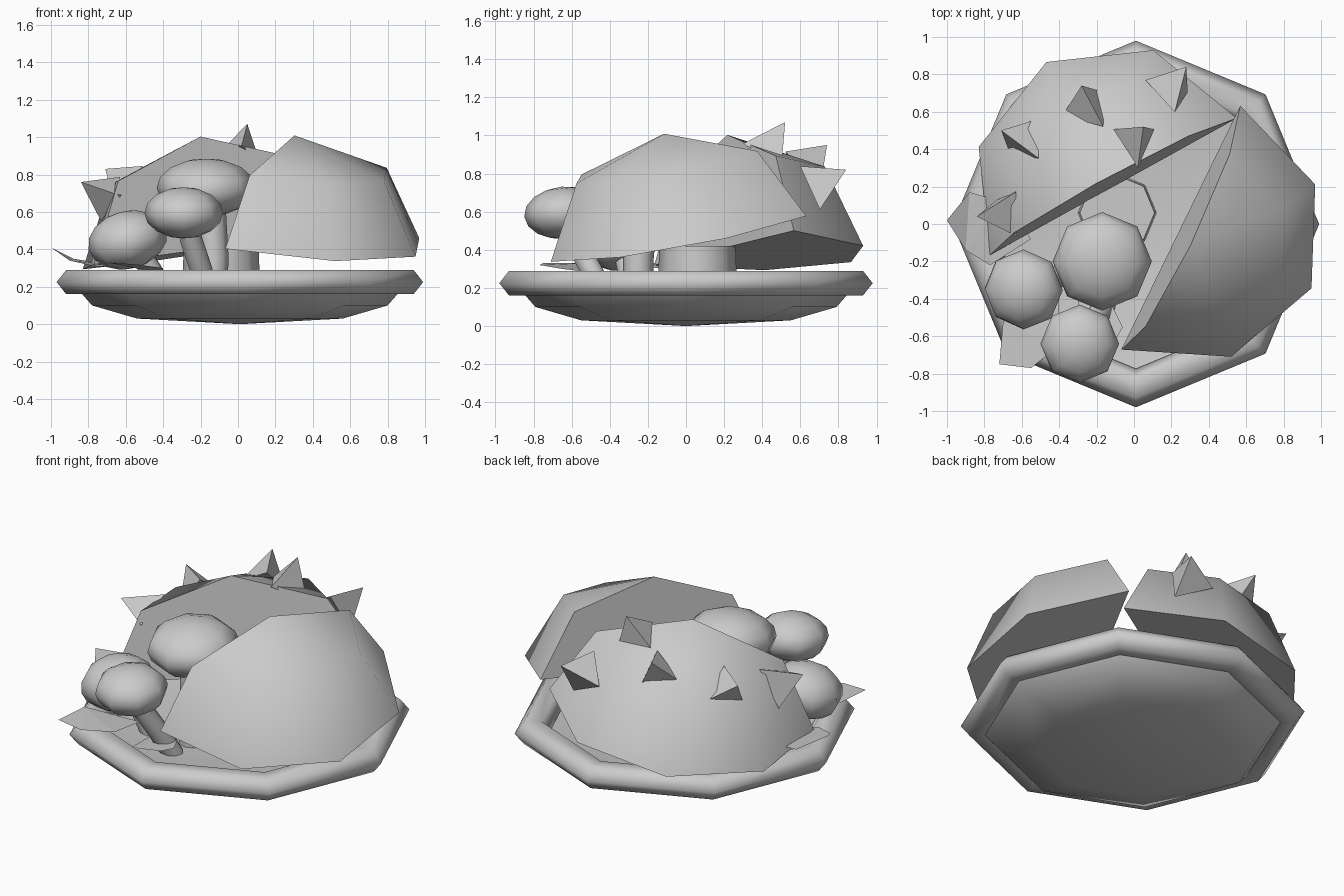
import bpy, bmesh, math
from mathutils import Vector, Matrix

if "Cube" in bpy.data.objects:
    bpy.data.objects.remove(bpy.data.objects["Cube"])


def finish(name, bm, smooth=None):
    bmesh.ops.recalc_face_normals(bm, faces=bm.faces)
    me = bpy.data.meshes.new(name)
    bm.to_mesh(me)
    bm.free()
    ob = bpy.data.objects.new(name, me)
    bpy.context.collection.objects.link(ob)
    if smooth:
        bpy.ops.object.select_all(action='DESELECT')
        ob.select_set(True)
        bpy.context.view_layer.objects.active = ob
        bpy.ops.object.shade_smooth_by_angle(angle=math.radians(smooth))
    return ob


def lathe(name, profile, closed, smooth, n=8, cx=0.01, cy=0.0):
    """Revolve a (radius, height) profile in n steps."""
    bm = bmesh.new()
    vs = [bm.verts.new((cx + r, cy, z)) for r, z in profile]
    pairs = list(zip(vs, vs[1:])) + ([(vs[-1], vs[0])] if closed else [])
    edges = [bm.edges.new(p) for p in pairs]
    bmesh.ops.spin(bm, geom=vs + edges, cent=(cx, cy, 0), axis=(0, 0, 1),
                   angle=2 * math.pi, steps=n, use_merge=True)
    bmesh.ops.remove_doubles(bm, verts=bm.verts, dist=0.0005)
    return finish(name, bm, smooth)


def half_shell(name, centre, along, slope_e, slope_o, r, h, stretch=1.0):
    """Solid half dome leaning outward; 'along' is the direction of its cut."""
    a = math.radians(along)
    side = -1 if name.endswith("right") else 1
    e = Vector((math.cos(a), math.sin(a), 0))
    o = Vector((-e.y, e.x, 0)) * side
    n = (Vector((0, 0, 1)) - e * slope_e - o * slope_o).normalized()
    u = (e + Vector((0, 0, slope_e))).normalized()
    v = n.cross(u) * side * stretch
    c = Vector(centre)
    bm = bmesh.new()
    for el in (0, math.pi / 4):
        for k in range(5):
            t = k * math.pi / 4
            bm.verts.new(c + (u * math.cos(t) + v * math.sin(t)) * r * math.cos(el)
                         + n * h * math.sin(el))
    bm.verts.new(c + n * h)
    bm.verts.new(c)
    bmesh.ops.convex_hull(bm, input=bm.verts)
    bmesh.ops.dissolve_limit(bm, angle_limit=0.01, verts=bm.verts, edges=bm.edges)
    return finish(name, bm, 55)


def spike(name, centre, tip, turn):
    """Three-sided thorn pointing away from the dome centre."""
    d = (Vector(tip) - Vector(centre)).normalized()
    bm = bmesh.new()
    bmesh.ops.create_cone(bm, cap_ends=True, segments=3, radius1=0.15, radius2=0,
                          depth=0.2)
    mat = (Matrix.Translation(Vector(tip) - d * 0.1)
           @ d.to_track_quat('Z', 'Y').to_matrix().to_4x4()
           @ Matrix.Rotation(turn, 4, 'Z'))
    bm.transform(mat)
    return finish(name, bm)


def mushroom(name, centre, r, h, tilt, stem, stem_r):
    """Squashed cap with a bent stem."""
    bm = bmesh.new()
    bmesh.ops.create_uvsphere(bm, u_segments=8, v_segments=8, radius=1)
    bm.transform(Matrix.Translation(centre)
                 @ Matrix.Rotation(tilt[0], 4, 'X') @ Matrix.Rotation(tilt[1], 4, 'Y')
                 @ Matrix.Diagonal((r, r, h, 1)))
    finish(name + "_cap", bm, 70)
    cu = bpy.data.curves.new(name + "_path", 'CURVE')
    cu.dimensions = '3D'
    cu.bevel_depth, cu.bevel_resolution, cu.use_fill_caps = stem_r, 2, True
    sp = cu.splines.new('POLY')
    sp.points.add(len(stem) - 1)
    for p, co in zip(sp.points, stem):
        p.co = (*co, 1)
    tmp = bpy.data.objects.new(name + "_path", cu)
    bpy.context.collection.objects.link(tmp)
    bpy.context.view_layer.update()
    me = bpy.data.meshes.new_from_object(
        tmp.evaluated_get(bpy.context.evaluated_depsgraph_get()))
    bpy.data.objects.remove(tmp)
    sb = bmesh.new()
    sb.from_mesh(me)
    finish(name + "_stem", sb, 60)


def leaf(name, points):
    bm = bmesh.new()
    bm.faces.new([bm.verts.new(p) for p in points])
    bmesh.ops.triangulate(bm, faces=bm.faces)
    finish(name, bm)


# Octagonal dish and its rounded rim
lathe("dish", [(0, 0), (0.55, 0.03), (0.79, 0.10), (0.86, 0.18), (0.80, 0.21),
               (0.55, 0.16), (0, 0.14)], False, 40)
lathe("dish_rim", [(0.877 + 0.103 * math.cos(k * math.pi / 3),
                    0.225 + 0.075 * math.sin(k * math.pi / 3)) for k in range(6)],
      True, 85)

# Two halves of the split fruit, and the core that carries them
A = (-0.11, 0.2, 0.41)
half_shell("shell_half_left", A, 29, 0.12, -0.10, 0.76, 0.6)
half_shell("shell_half_right", (0.25, -0.02, 0.49), 64, 0.12, -0.17, 0.73, 0.53, 1.07)
lathe("core", [(0, 0.14), (0.21, 0.14), (0.2, 0.42), (0, 0.42)], False, 50,
      cx=-0.09, cy=0.06)

# Thorns on the left half
tips = [((0.05, 0.52, 1.07), 0.5), ((-0.28, 0.74, 0.95), 0.3),
        ((-0.71, 0.50, 0.83), 1.8), ((-0.84, 0.04, 0.76), 2.7),
        ((0.28, 0.84, 0.82), 2.6)]
for i, (t, turn) in enumerate(tips):
    spike(f"thorn_{i + 1}", A, t, turn)

# Mushrooms
mushroom("big_mushroom", (-0.17, -0.20, 0.73), 0.265, 0.155, (0.1, 0.0),
         [(-0.14, -0.25, 0.14), (-0.13, -0.25, 0.35), (-0.15, -0.22, 0.70)], 0.08)
mushroom("left_mushroom", (-0.59, -0.35, 0.45), 0.215, 0.155, (0.1, -0.25),
         [(-0.40, -0.28, 0.14), (-0.46, -0.30, 0.28), (-0.57, -0.34, 0.45)], 0.06)
mushroom("front_mushroom", (-0.29, -0.64, 0.595), 0.21, 0.137, (0.1, 0.0),
         [(-0.15, -0.42, 0.14), (-0.20, -0.50, 0.30), (-0.25, -0.58, 0.45),
          (-0.28, -0.63, 0.60)], 0.06)

# Leaves on the dish
leaf("leaf_left", [(-0.55, -0.08, 0.30), (-0.70, 0.12, 0.32), (-0.88, 0.17, 0.35),
                   (-1.0, 0.02, 0.41), (-0.90, -0.14, 0.34), (-0.77, -0.22, 0.31)])
leaf("leaf_front", [(-0.40, -0.40, 0.27), (-0.70, -0.52, 0.33), (-0.72, -0.75, 0.33),
                    (-0.55, -0.77, 0.32), (-0.40, -0.65, 0.30)])
leaf("leaf_middle", [(-0.30, -0.38, 0.22), (-0.12, -0.43, 0.24), (-0.06, -0.55, 0.25),
                     (-0.10, -0.62, 0.25), (-0.28, -0.66, 0.24)])
